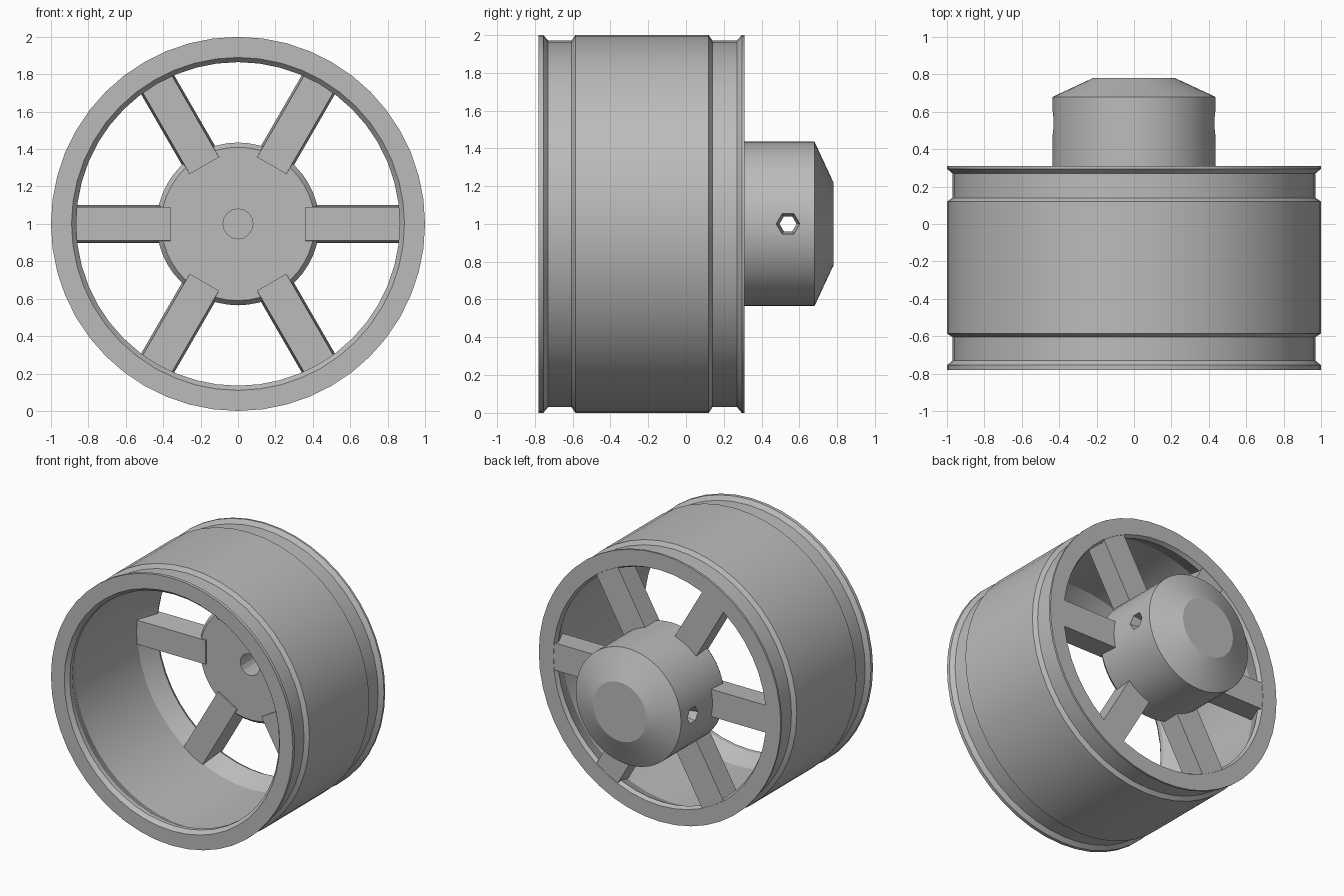
import bpy, bmesh, math
from mathutils import Matrix

old = bpy.data.objects.get("Cube")
if old:
    bpy.data.objects.remove(old, do_unlink=True)

CENTRE = Matrix.Translation((0, 0, 1))

grey = bpy.data.materials.new("plain_grey")
grey.use_nodes = True
colour = (0.5, 0.5, 0.5, 1)
grey.diffuse_color = colour
grey.node_tree.nodes["Principled BSDF"].inputs["Base Color"].default_value = colour


def finish(bm, name):
    """Turn a bmesh into a named object in the wheel's frame."""
    bmesh.ops.remove_doubles(bm, verts=bm.verts, dist=1e-5)
    bmesh.ops.recalc_face_normals(bm, faces=bm.faces)
    mesh = bpy.data.meshes.new(name)
    bm.to_mesh(mesh)
    bm.free()
    mesh.transform(CENTRE)
    mesh.materials.append(grey)
    obj = bpy.data.objects.new(name, mesh)
    bpy.context.collection.objects.link(obj)
    return obj


def lathe(name, profile, sides, closed=False, turn=0.0):
    """Revolve (y, radius) points about the y axis."""
    bm = bmesh.new()
    rings = []
    for y, r in profile:
        angles = [2 * math.pi * i / sides for i in range(sides)]
        rings.append([bm.verts.new((r * math.cos(a), y, r * math.sin(a))) for a in angles])
    pairs = list(zip(rings, rings[1:]))
    if closed:
        pairs.append((rings[-1], rings[0]))
    for a, b in pairs:
        for i in range(sides):
            j = (i + 1) % sides
            bm.faces.new((a[i], a[j], b[j], b[i]))
    if not closed:
        bm.faces.new(rings[0])
        bm.faces.new(rings[-1])
    bm.transform(Matrix.Rotation(turn, 4, 'Z'))
    return finish(bm, name)


def smooth(obj, degrees):
    bpy.ops.object.select_all(action='DESELECT')
    obj.select_set(True)
    bpy.context.view_layer.objects.active = obj
    bpy.ops.object.shade_smooth_by_angle(angle=math.radians(degrees))


def cut(obj, cutters):
    """Subtract the cutters and bake the result."""
    for c in cutters:
        mod = obj.modifiers.new("cut", 'BOOLEAN')
        mod.operation, mod.solver, mod.object = 'DIFFERENCE', 'EXACT', c
        c.hide_render = True
    graph = bpy.context.evaluated_depsgraph_get()
    mesh = bpy.data.meshes.new_from_object(obj.evaluated_get(graph))
    obj.modifiers.clear()
    obj.data = mesh
    for c in cutters:
        bpy.data.objects.remove(c, do_unlink=True)


# Rim: flanges, bead grooves and raised barrel outside, hollow barrel inside
outside = [(-.78, 1), (-.755, 1), (-.73, .97), (-.605, .97), (-.585, 1),
           (.12, 1), (.14, .97), (.27, .97), (.295, 1), (.31, 1)]
inside = [(.31, .88), (.28, .865), (.14, .93), (-.6, .93), (-.72, .865),
          (-.75, .865), (-.78, .89)]
rim = lathe("rim", outside + inside, 48, closed=True)
smooth(rim, 20)

# Hub: chamfered front, straight body, domed back
hub = lathe("hub", [(.14, .41), (.17, .435), (.68, .435), (.78, .22)], 48)
axle_hole = lathe("axle_hole", [(.1, .08), (.62, .08)], 16)
pin_hole = lathe("pin_hole", [(-.5, .07), (-.41, .06), (-.36, .045),
                              (.36, .045), (.41, .06), (.5, .07)], 6, turn=math.pi / 2)
pin_hole.data.transform(Matrix.Translation((0, .54, 0)))
cut(hub, [axle_hole, pin_hole])
smooth(hub, 22)

# Spokes: six bars, narrower towards the front
for n in range(6):
    bm = bmesh.new()
    bmesh.ops.create_cube(bm, size=1)
    for v in bm.verts:
        front = v.co.y < 0
        v.co.x = .36 if v.co.x < 0 else .95
        v.co.z = math.copysign(.09 if front else .102, v.co.z)
        v.co.y = .13 if front else .308
    bm.transform(Matrix.Rotation(n * math.pi / 3, 4, 'Y'))
    finish(bm, f"spoke_{n + 1}")
